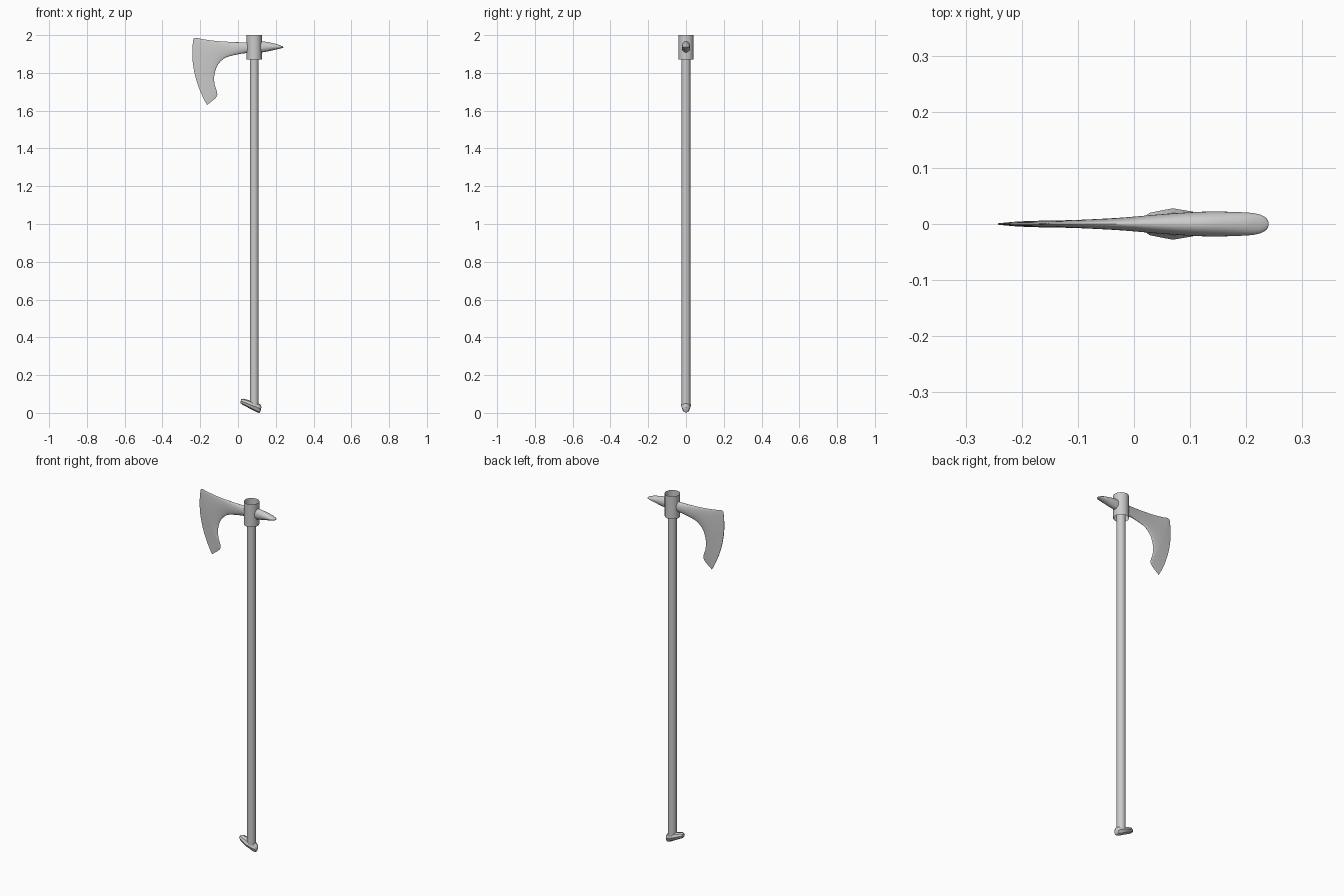
import bpy, bmesh
from math import sin, cos, pi, radians
from mathutils import Vector

if "Cube" in bpy.data.objects:
    bpy.data.objects.remove(bpy.data.objects["Cube"])

SHAFT_X = 0.086


def smooth(obj, angle=35):
    bpy.ops.object.select_all(action='DESELECT')
    obj.select_set(True)
    bpy.context.view_layer.objects.active = obj
    bpy.ops.object.shade_smooth_by_angle(angle=radians(angle))


def tube(name, radius, z0, z1, sides):
    bpy.ops.mesh.primitive_cylinder_add(
        vertices=sides, radius=radius, depth=z1 - z0, end_fill_type='NOTHING',
        location=(SHAFT_X, 0, (z0 + z1) / 2))
    bpy.context.object.name = name
    smooth(bpy.context.object)


def refine(rows, steps):
    """Catmull-Rom interpolation between stations."""
    rows = [Vector(r) for r in rows]
    p = [rows[0]] + rows + [rows[-1]]
    out = []
    for i in range(1, len(p) - 2):
        a, b, c, d = p[i - 1:i + 3]
        for j in range(steps):
            t = j / steps
            out.append(0.5 * (2 * b + (c - a) * t + (2 * a - 5 * b + 4 * c - d) * t ** 2
                              + (3 * b - a - 3 * c + d) * t ** 3))
    return out + [rows[-1]]


def loft(name, rows, sides, angle):
    """Each row: top x, top z, bottom x, bottom z, half thickness, bulge to -x."""
    bm = bmesh.new()
    rings = []
    for tx, tz, bx, bz, h, bulge in rows:
        ring = []
        for k in range(sides):
            a = 2 * pi * k / sides
            s = (1 - cos(a)) / 2
            x = tx + (bx - tx) * s - bulge * 4 * s * (1 - s)
            ring.append(bm.verts.new((x, h * sin(a), tz + (bz - tz) * s)))
        rings.append(ring)
    for r0, r1 in zip(rings, rings[1:]):
        for k in range(sides):
            n = (k + 1) % sides
            bm.faces.new((r0[k], r0[n], r1[n], r1[k]))
    # end caps as strips across the ring
    for ring in (rings[0], rings[-1]):
        for k in range(sides // 2):
            quad = [ring[k], ring[k + 1], ring[sides - k - 1], ring[-k]]
            bm.faces.new(list(dict.fromkeys(quad)))
    bmesh.ops.recalc_face_normals(bm, faces=bm.faces)
    mesh = bpy.data.meshes.new(name)
    bm.to_mesh(mesh)
    bm.free()
    obj = bpy.data.objects.new(name, mesh)
    bpy.context.collection.objects.link(obj)
    smooth(obj, angle)


# shaft and open collar
tube("shaft", 0.023, 0.035, 1.90, 24)
tube("collar", 0.04, 1.87, 2.0, 32)

# axe head: back spike, neck and bearded blade in one body
head = [
    (0.240, 1.938, 0.240, 1.934, 0.003, 0),
    (0.235, 1.941, 0.235, 1.932, 0.011, 0),
    (0.220, 1.947, 0.220, 1.928, 0.018, 0),
    (0.190, 1.956, 0.190, 1.921, 0.021, 0),
    (0.125, 1.967, 0.125, 1.908, 0.022, 0),
    (0.045, 1.962, 0.045, 1.905, 0.017, 0),
    (-0.020, 1.963, -0.020, 1.894, 0.0115, 0),
    (-0.090, 1.967, -0.071, 1.878, 0.008, 0.003),
    (-0.135, 1.971, -0.108, 1.841, 0.0065, 0.008),
    (-0.170, 1.976, -0.125, 1.790, 0.006, 0.014),
    (-0.195, 1.980, -0.124, 1.740, 0.0055, 0.020),
    (-0.212, 1.984, -0.111, 1.698, 0.005, 0.026),
    (-0.224, 1.986, -0.116, 1.670, 0.004, 0.030),
    (-0.236, 1.982, -0.164, 1.630, 0.0015, 0.032),
]
loft("axe_head", refine(head, 4), 28, 40)

# slanted faceted foot at the bottom of the shaft
foot = [
    (0.016, 0.072, 0.013, 0.052, 0.010, 0),
    (0.030, 0.075, 0.026, 0.042, 0.020, 0),
    (0.072, 0.063, 0.066, 0.021, 0.028, 0),
    (0.108, 0.052, 0.102, 0.002, 0.022, 0),
    (0.120, 0.042, 0.114, 0.000, 0.016, 0),
    (0.124, 0.032, 0.121, 0.015, 0.008, 0),
]
loft("foot", foot, 8, 35)
